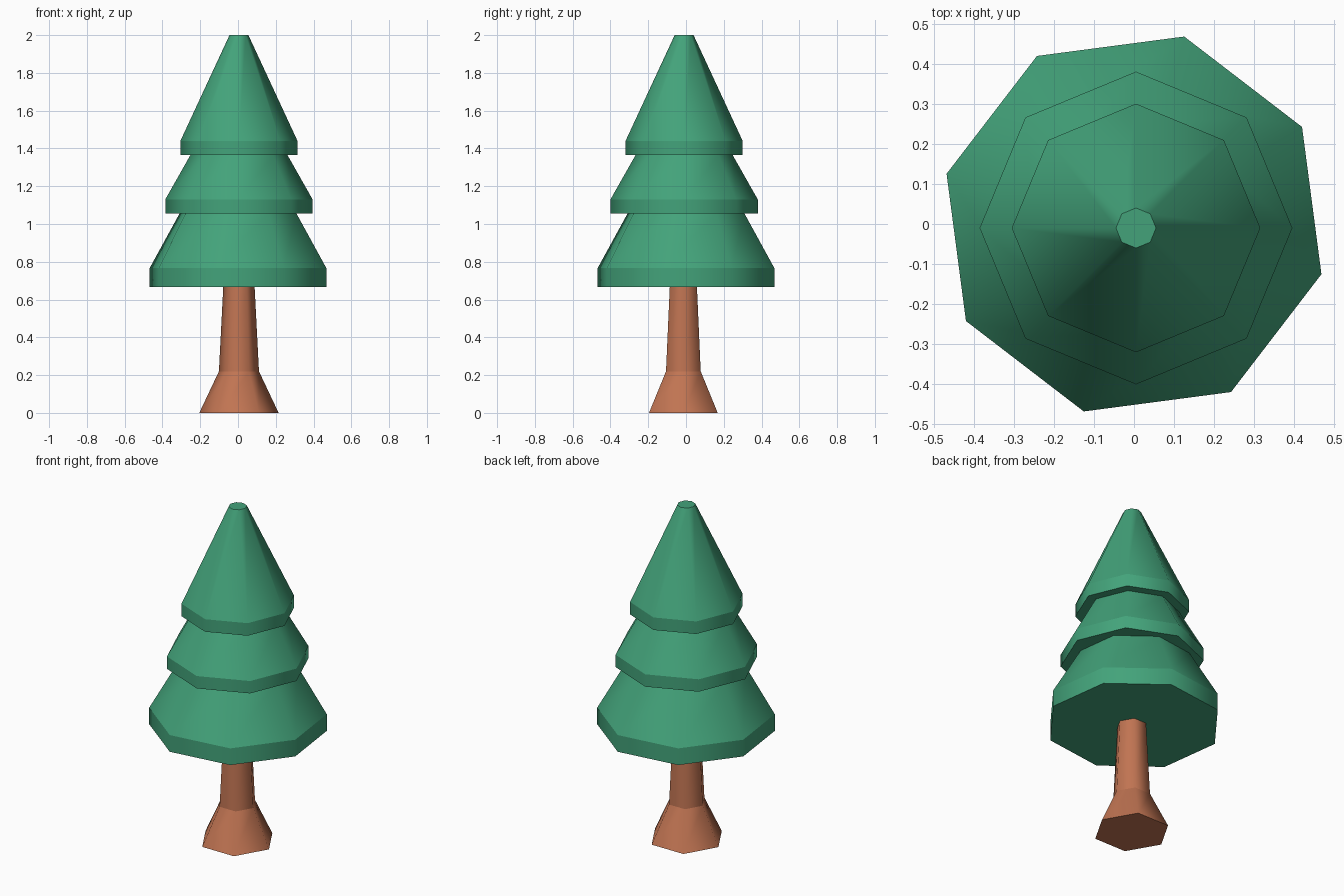
import bpy, bmesh, math

if "Cube" in bpy.data.objects:
    bpy.data.objects.remove(bpy.data.objects["Cube"])


def material(name, rgb):
    m = bpy.data.materials.new(name)
    m.diffuse_color = (*rgb, 1)
    m.use_nodes = True
    m.node_tree.nodes["Principled BSDF"].inputs["Base Color"].default_value = m.diffuse_color
    return m


green = material("leaf green", (0.056, 0.365, 0.195))
brown = material("bark brown", (0.53, 0.175, 0.085))


def lathe(name, profile, sides, turn, centre, mat, cap_top=False):
    """Stack of n-sided rings from (radius, z) pairs, smooth around, sharp at each ring."""
    bm = bmesh.new()
    rings = []
    for r, z in profile:
        angles = [math.radians(turn) + math.tau * i / sides for i in range(sides)]
        rings.append([bm.verts.new((centre[0] + r * math.cos(a),
                                    centre[1] + r * math.sin(a), z)) for a in angles])
    for low, high in zip(rings, rings[1:]):
        for i in range(sides):
            j = (i + 1) % sides
            bm.faces.new((low[i], low[j], high[j], high[i])).smooth = True
    bm.faces.new(rings[0][::-1])
    if cap_top:
        bm.faces.new(rings[-1])
    for e in bm.edges:
        if abs(e.verts[0].co.z - e.verts[1].co.z) < 1e-5:
            e.smooth = False
    mesh = bpy.data.meshes.new(name)
    bm.to_mesh(mesh)
    bm.free()
    mesh.materials.append(mat)
    ob = bpy.data.objects.new(name, mesh)
    bpy.context.collection.objects.link(ob)
    return ob


# Flared six-sided trunk
lathe("trunk", [(0.21, 0), (0.106, 0.22), (0.083, 0.667)], 6, 0, (0.005, -0.014), brown)

# Three eight-sided foliage tiers, each a straight rim under a cone
lathe("lower_foliage", [(0.484, 0.667), (0.484, 0.767), (0.32, 1.056)], 8, 30, (0, 0), green)
lathe("middle_foliage", [(0.39, 1.056), (0.39, 1.13), (0.257, 1.365)], 8, 0, (0.005, -0.01), green)
lathe("top_foliage", [(0.31, 1.365), (0.31, 1.44), (0.05, 2.0)], 8, 0, (0.005, -0.01), green,
      cap_top=True)
